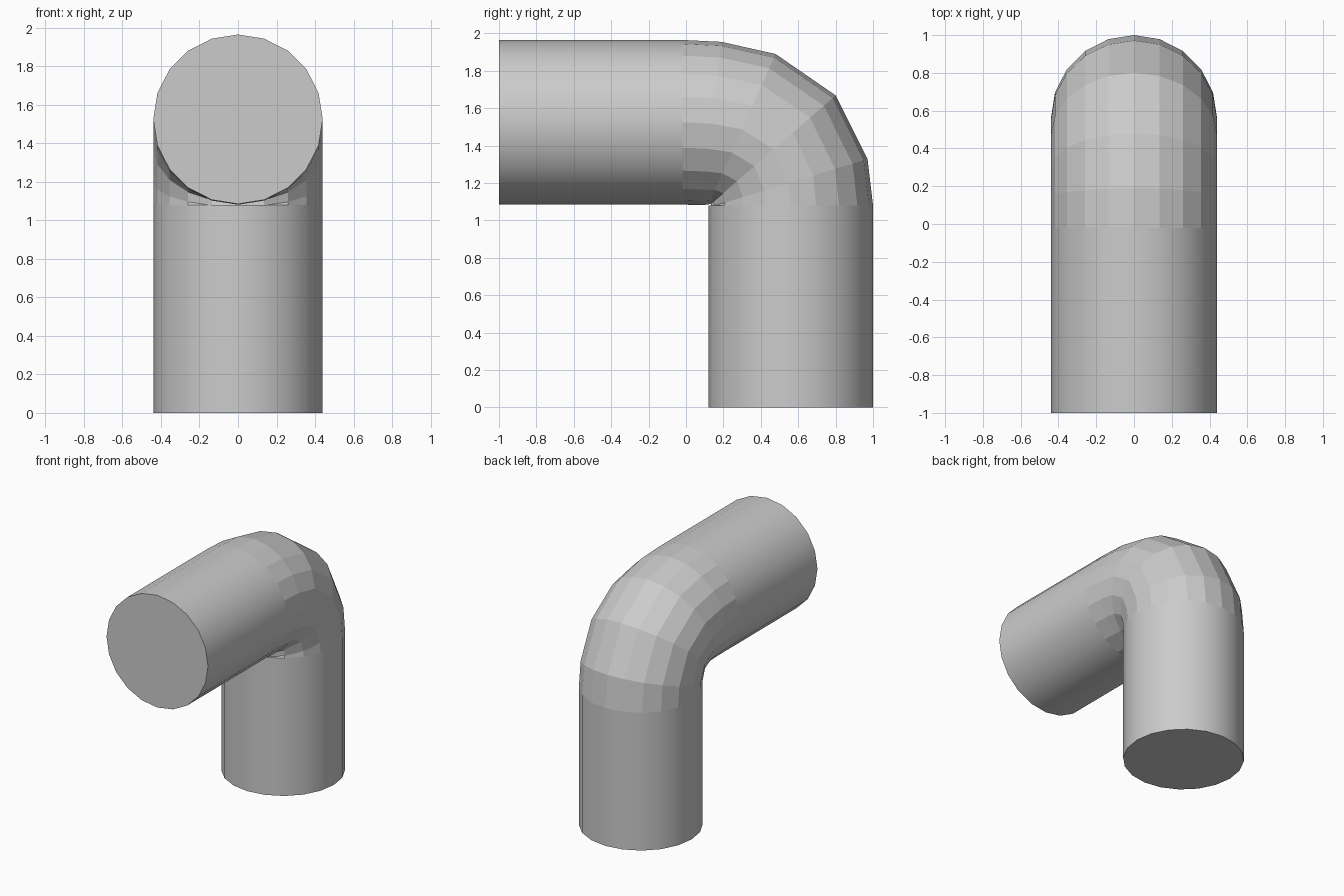
import bpy, bmesh
from math import cos, sin, pi, radians

if "Cube" in bpy.data.objects:
    bpy.data.objects.remove(bpy.data.objects["Cube"])

R, SIDES = 0.44, 20


def sweep(name, stations, smooth, cap=None):
    """Tube through stations (y, z, tilt in degrees); cap is the ring index to close."""
    bm = bmesh.new()
    rings = []
    for y, z, tilt in stations:
        a = radians(tilt)
        ring = []
        for i in range(SIDES):
            t = 2 * pi * i / SIDES
            r = R * cos(t)
            ring.append(bm.verts.new((R * sin(t), y + r * cos(a), z + r * sin(a))))
        rings.append(ring)
    for lo, hi in zip(rings, rings[1:]):
        for i in range(SIDES):
            j = (i + 1) % SIDES
            f = bm.faces.new((lo[i], hi[i], hi[j], lo[j]))
            f.smooth = smooth
    if cap is not None:
        f = bm.faces.new(rings[cap] if cap == 0 else rings[cap][::-1])
        for e in f.edges:
            e.smooth = False
    mesh = bpy.data.meshes.new(name)
    bm.to_mesh(mesh)
    bm.free()
    obj = bpy.data.objects.new(name, mesh)
    bpy.context.collection.objects.link(obj)
    return obj


# Upright pipe, closed at the bottom
sweep("upright_pipe", [(0.56, 0, 0), (0.56, 1.08, 0)], True, 0)

# Faceted elbow, pinched together on the inner side of the bend
sweep("elbow", [(0.56, 1.08, 0), (0.55, 1.20, 17), (0.468, 1.38, 41),
                (0.30, 1.488, 66), (0.136, 1.518, 83), (-0.02, 1.525, 90)], False)

# Level pipe, closed at the front
sweep("level_pipe", [(-0.02, 1.525, 90), (-1, 1.525, 90)], True, 1)
